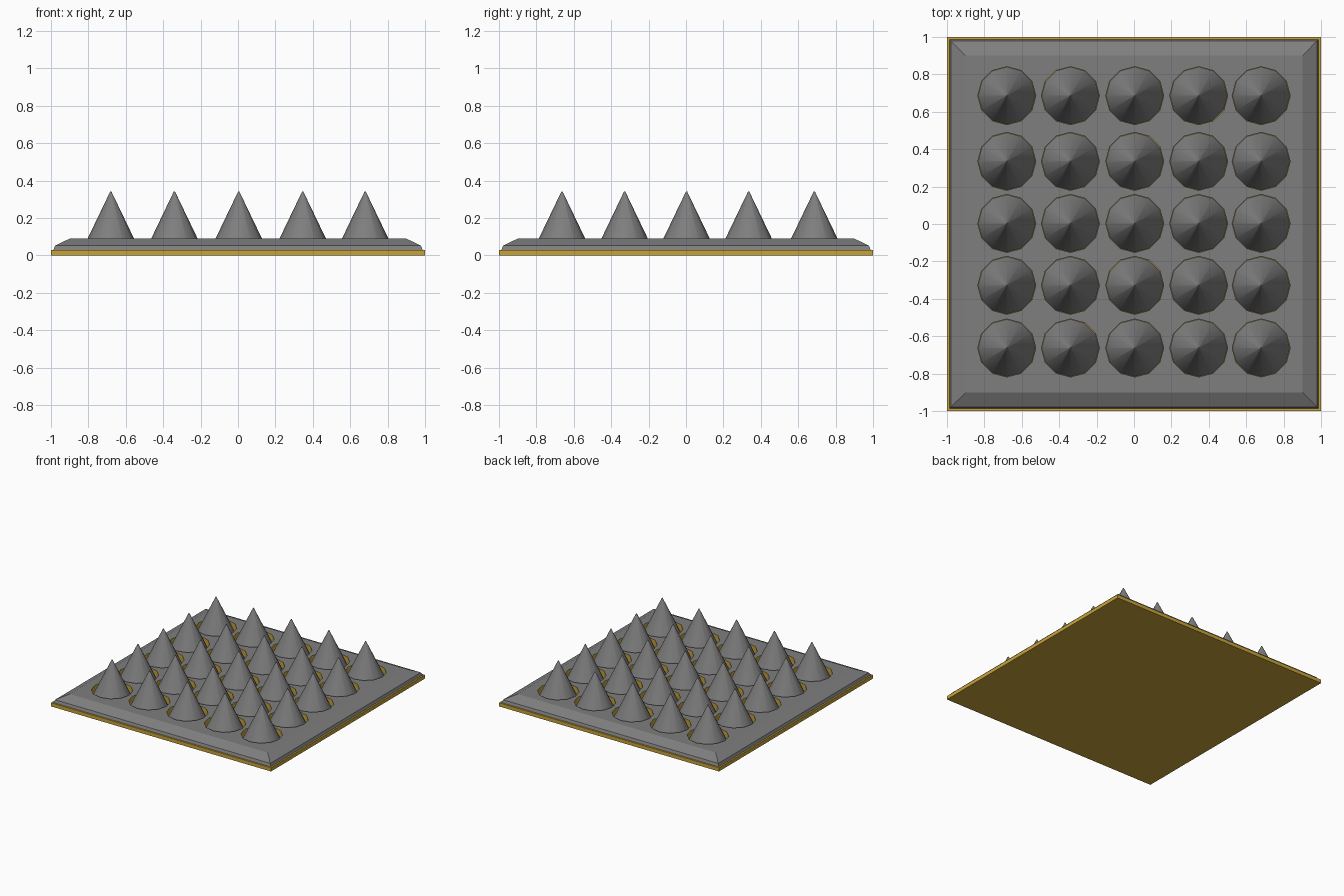
import bpy, bmesh, math
from mathutils import Matrix

if "Cube" in bpy.data.objects:
    bpy.data.objects.remove(bpy.data.objects["Cube"])

XS = (-0.68, -0.34, 0.004, 0.346, 0.68)
YS = (-0.663, -0.328, 0.003, 0.335, 0.686)
HOLE_R, SIDES = 0.155, 12


def material(name, rgb):
    m = bpy.data.materials.new(name)
    m.diffuse_color = (*rgb, 1)
    m.use_nodes = True
    m.node_tree.nodes["Principled BSDF"].inputs["Base Color"].default_value = m.diffuse_color
    return m


grey = material("iron grey", (0.21, 0.21, 0.21))
gold = material("dull gold", (0.58, 0.37, 0.04))


def make(name, bm, *mats):
    bmesh.ops.recalc_face_normals(bm, faces=bm.faces)
    me = bpy.data.meshes.new(name)
    bm.to_mesh(me)
    bm.free()
    ob = bpy.data.objects.new(name, me)
    bpy.context.collection.objects.link(ob)
    for m in mats:
        me.materials.append(m)
    return ob


def stepped_slab(name, levels, *mats):
    """Square slab from (half width, z) levels."""
    bm = bmesh.new()
    rings = [[bm.verts.new((sx * h, sy * h, z))
              for sx, sy in ((-1, -1), (1, -1), (1, 1), (-1, 1))] for h, z in levels]
    for a, b in zip(rings, rings[1:]):
        for i in range(4):
            j = (i + 1) % 4
            bm.faces.new((a[i], a[j], b[j], b[i]))
    bm.faces.new(rings[0][::-1])
    bm.faces.new(rings[-1])
    return make(name, bm, *mats)


def cone_grid(name, r1, r2, z0, z1, mat):
    """One cone or cylinder at every grid position."""
    bm = bmesh.new()
    for x in XS:
        for y in YS:
            bmesh.ops.create_cone(bm, cap_ends=True, segments=SIDES, radius1=r1, radius2=r2,
                                  depth=z1 - z0, matrix=Matrix.Translation((x, y, (z0 + z1) / 2)))
    return make(name, bm, mat)


# Gold base and bevelled grey cover
stepped_slab("base_plate", [(1, 0), (1, 0.03)], gold)
cover = stepped_slab("cover_plate", [(0.987, 0.03), (0.978, 0.052), (0.9, 0.09)], grey, gold)

# Cut round holes through the cover
cutter = cone_grid("hole_cutter", HOLE_R, HOLE_R, 0.0, 0.2, gold)
cutter.hide_render = True
mod = cover.modifiers.new("holes", 'BOOLEAN')
mod.operation, mod.solver, mod.object = 'DIFFERENCE', 'EXACT', cutter
bpy.context.view_layer.objects.active = cover
bpy.ops.object.modifier_apply(modifier=mod.name)
bpy.data.objects.remove(cutter)

# Hole walls are gold, everything else grey
for p in cover.data.polygons:
    inside = max(abs(p.center.x), abs(p.center.y)) < 0.88
    p.material_index = 1 if inside and abs(p.normal.z) < 0.1 else 0

# Spikes standing in the holes
spikes = cone_grid("spikes", 0.153, 0.003, 0.03, 0.342, grey)
bpy.ops.object.select_all(action='DESELECT')
spikes.select_set(True)
bpy.context.view_layer.objects.active = spikes
bpy.ops.object.shade_smooth_by_angle(angle=math.radians(35))
